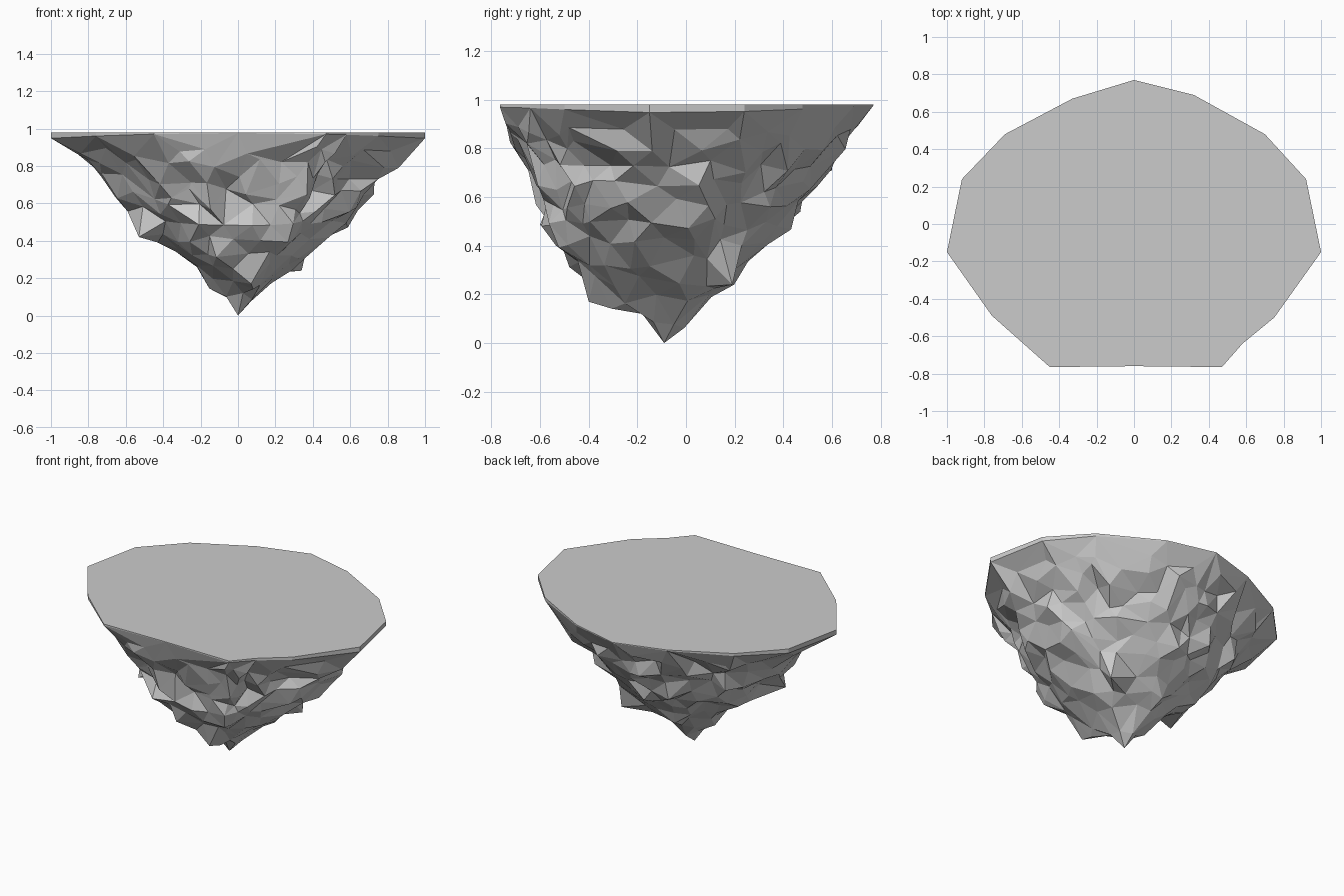
import bpy, bmesh, math, random
from mathutils import Vector
from mathutils.geometry import delaunay_2d_cdt

if "Cube" in bpy.data.objects:
    bpy.data.objects.remove(bpy.data.objects["Cube"])

random.seed(11)
CY = -0.09          # plan position of the lowest tip
TOP = 0.98

# Plan outline of the flat top, anticlockwise
outline = [(1, -.15), (.92, .24), (.70, .48), (.32, .69), (0, .77), (-.33, .67), (-.69, .48),
           (-.92, .24), (-1, -.15), (-.76, -.49), (-.45, -.765), (0, -.76), (.47, -.765),
           (.58, -.64), (.75, -.50)]
N = len(outline)

# Extents per level: z, left x, right x, front y, back y, points in ring
levels = [(.95, 1, 1, .765, .77, N), (.88, .91, .92, .75, .74, 26), (.81, .82, .85, .72, .70, 32),
          (.73, .74, .80, .65, .66, 32), (.65, .68, .75, .62, .58, 31), (.57, .61, .69, .61, .50, 29),
          (.49, .53, .63, .59, .43, 27), (.41, .45, .53, .53, .36, 24), (.33, .35, .42, .47, .28, 20),
          (.25, .25, .31, .41, .22, 15), (.17, .17, .20, .31, .13, 10), (.09, .08, .09, .18, .00, 6)]


def on_outline(t):
    i = int(math.floor(t))
    return Vector(outline[i % N]).lerp(Vector(outline[(i + 1) % N]), t - i)


def ring_point(t, level, shrink):
    z, xl, xr, yf, yb, _ = level
    p = on_outline(t)
    dy = p.y - CY
    x = p.x * (xr if p.x > 0 else xl)
    y = dy * ((yb - CY) / .86 if dy > 0 else (yf + CY) / .675)
    return Vector((x * shrink, CY + y * shrink, z))


# Rock points: a flat disc layout for triangulating, and the matching 3D positions
flat, solid = [], []
for k, level in enumerate(levels):
    count = level[5]
    for i in range(count):
        if k == 0:
            t, shrink, r = i, 1.0, 1.0
        else:
            t = (i + .5 * (k % 2) + random.uniform(-.3, .3)) * N / count
            shrink = random.uniform(.89, 1.03) if k > 1 else random.uniform(.94, 1.0)
            r = 1 - (k + random.uniform(-.25, .25)) / len(levels)
        a = t * math.tau / N
        flat.append(Vector((r * math.cos(a), r * math.sin(a))))
        p = ring_point(t % N, level, shrink)
        # The rim band is deepest at the left and right ends
        p.z = TOP - .004 - .028 * p.x ** 2 if k == 0 else p.z + random.uniform(-.03, .03)
        solid.append(p)
flat.append(Vector((0, 0)))
solid.append(Vector((0, CY, 0)))

# Jutting spikes seen on the silhouette
for s in [(-.53, -.29, .42), (.34, .19, .24), (.07, -.40, .17), (-.2, .47, .54)]:
    s = Vector(s)
    near = min(range(N, len(solid) - 1), key=lambda i: (solid[i] - s).length)
    solid[near] = s

result = delaunay_2d_cdt(flat, [], [], 0, 1e-6)
tris, source = result[2], result[3]

# Floating rock: faceted underside, thin rim band and flat top
bm = bmesh.new()
verts = [bm.verts.new(p) for p in solid]
for tri in tris:
    bm.faces.new([verts[source[i][0]] for i in tri])
top = [bm.verts.new((x, y, TOP)) for x, y in outline]
for i in range(N):
    j = (i + 1) % N
    bm.faces.new((verts[i], verts[j], top[j], top[i]))
bm.faces.new(top)
bmesh.ops.recalc_face_normals(bm, faces=bm.faces)
mesh = bpy.data.meshes.new("floating_rock")
bm.to_mesh(mesh)
bm.free()
bpy.context.collection.objects.link(bpy.data.objects.new("floating_rock", mesh))
